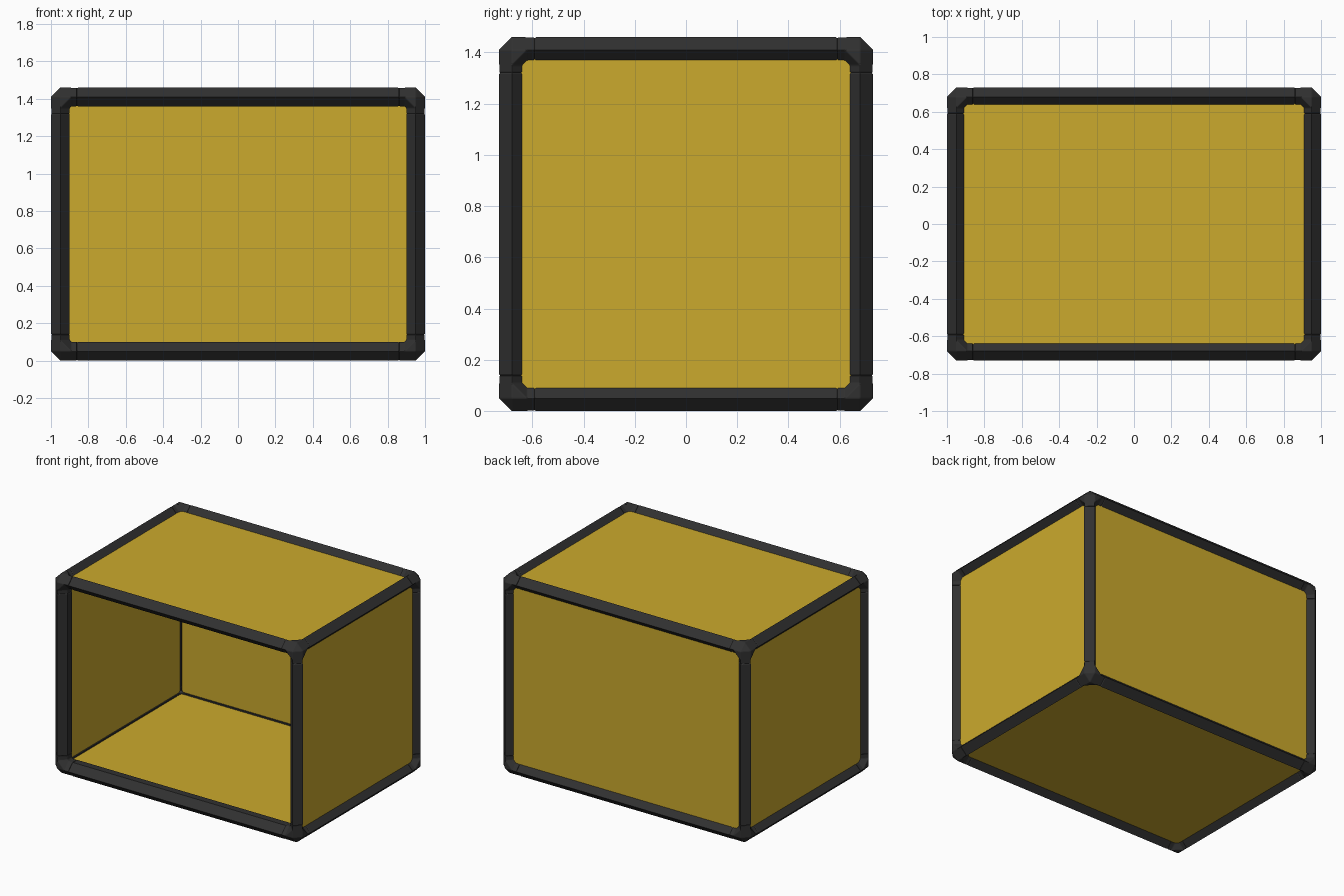
import bpy, bmesh
from itertools import product
from mathutils import Vector

if "Cube" in bpy.data.objects:
    bpy.data.objects.remove(bpy.data.objects["Cube"], do_unlink=True)

HALF = Vector((1.0, 0.73, 0.73))
# Bar cross-section, as depths below the two outer planes it joins
SECTION = [(0.05, 0), (0, 0.05), (0.05, 0.1), (0.1, 0.1), (0.1, 0.05)]
HUB, SEAM, LIP = 0.11, 0.139, 0.006
PANEL_OUT, PANEL_IN, PANEL_EDGE = 0.04, 0.09, 0.06


def material(name, rgb):
    mat = bpy.data.materials.new(name)
    mat.use_nodes = True
    color = (*rgb, 1)
    mat.diffuse_color = color
    mat.node_tree.nodes["Principled BSDF"].inputs["Base Color"].default_value = color
    return mat


yellow = material("mustard yellow", (0.60, 0.40, 0.026))
black = material("charcoal black", (0.03, 0.03, 0.03))


def finish(name, bm, mat):
    bmesh.ops.recalc_face_normals(bm, faces=bm.faces[:])
    mesh = bpy.data.meshes.new(name)
    bm.to_mesh(mesh)
    bm.free()
    mesh.materials.append(mat)
    obj = bpy.data.objects.new(name, mesh)
    bpy.context.collection.objects.link(obj)
    return obj


def place(depth, signs):
    """Turn depths below the outer planes into a position."""
    p = [s * (h - d) for s, h, d in zip(signs, HALF, depth)]
    return Vector((p[0], p[1], p[2] + HALF.z))


def ring(axis, along, shrink=1.0):
    """Depth points of the bar section at a distance along one axis."""
    points = []
    for u, v in SECTION:
        d = [0, 0, 0]
        d[axis] = along
        d[(axis + 1) % 3] = 0.06 + (u - 0.06) * shrink
        d[(axis + 2) % 3] = 0.06 + (v - 0.06) * shrink
        points.append(d)
    return points


def bar(name, axis, signs):
    bm = bmesh.new()
    far = 2 * HALF[axis]
    stations = [(SEAM, 0.92), (SEAM + LIP, 1), (far - SEAM - LIP, 1), (far - SEAM, 0.92)]
    rings = [[bm.verts.new(place(d, signs)) for d in ring(axis, a, k)] for a, k in stations]
    n = len(SECTION)
    for a, b in zip(rings, rings[1:]):
        for i in range(n):
            bm.faces.new((a[i], a[(i + 1) % n], b[(i + 1) % n], b[i]))
    bm.faces.new(rings[0])
    bm.faces.new(rings[-1])
    finish(name, bm, black)


def corner(name, signs):
    # Solid hub where three bars meet
    bm = bmesh.new()
    hub = [d for axis in range(3) for d in ring(axis, HUB)]
    hub += [(0.05, 0.05, 0), (0.05, 0, 0.05), (0, 0.05, 0.05)]
    for d in hub:
        bm.verts.new(place(d, signs))
    bmesh.ops.convex_hull(bm, input=bm.verts[:])
    bmesh.ops.dissolve_limit(bm, angle_limit=0.01, verts=bm.verts[:], edges=bm.edges[:])
    # Short sleeves reaching out to the bars
    for axis in range(3):
        level = place((HUB,) * 3, signs)[axis]
        ends = [f for f in bm.faces if all(abs(v.co[axis] - level) < 1e-4 for v in f.verts)]
        grown = bmesh.ops.extrude_face_region(bm, geom=ends)["geom"]
        bmesh.ops.delete(bm, geom=ends, context="FACES_ONLY")
        move = Vector((0, 0, 0))
        move[axis] = -signs[axis] * (SEAM - HUB)
        bmesh.ops.translate(bm, vec=move, verts=[g for g in grown if isinstance(g, bmesh.types.BMVert)])
    obj = finish(name, bm, black)
    soft = obj.modifiers.new("soft edges", "BEVEL")
    soft.width = 0.004
    soft.segments = 2


def panel(name, axis, side):
    lo = place((PANEL_EDGE,) * 3, (-1, -1, -1))
    hi = place((PANEL_EDGE,) * 3, (1, 1, 1))
    outer = place((PANEL_OUT,) * 3, (side,) * 3)[axis]
    inner = place((PANEL_IN,) * 3, (side,) * 3)[axis]
    lo[axis], hi[axis] = min(outer, inner), max(outer, inner)
    bm = bmesh.new()
    bmesh.ops.create_cube(bm, size=1)
    for v in bm.verts:
        v.co = [(a + b) / 2 + c * (b - a) for a, b, c in zip(lo, hi, v.co)]
    finish(name, bm, yellow)


SIDES = [{1: "left", -1: "right"}, {1: "back", -1: "front"}, {1: "top", -1: "bottom"}]

# Frame bars along each axis
for axis in range(3):
    for s, t in product((-1, 1), repeat=2):
        signs = [1, 1, 1]
        b, c = (axis + 1) % 3, (axis + 2) % 3
        signs[b], signs[c] = s, t
        bar(f"{SIDES[b][s]}_{SIDES[c][t]}_bar", axis, signs)

# Corner joints
for signs in product((-1, 1), repeat=3):
    corner("_".join(SIDES[i][s] for i, s in enumerate(signs)) + "_corner", signs)

# Wall panels, with the front left open
for axis, side in product(range(3), (-1, 1)):
    if SIDES[axis][side] != "front":
        panel(SIDES[axis][side] + "_panel", axis, side)
